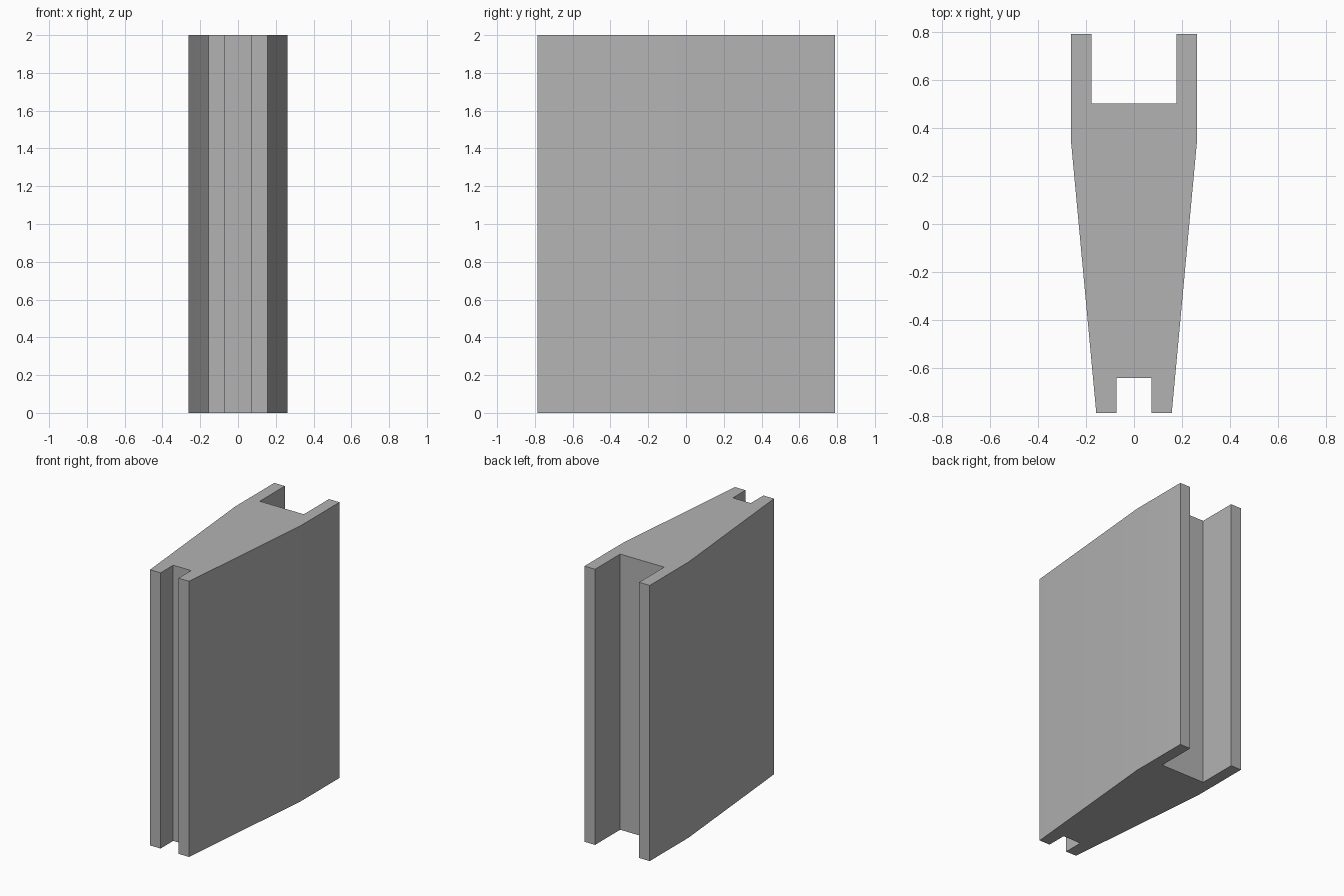
import bpy, bmesh

if "Cube" in bpy.data.objects:
    bpy.data.objects.remove(bpy.data.objects["Cube"])

HEIGHT = 2.0

# Right half of the channelled cross-section, front groove to back groove
half = [(0.072, -0.64), (0.072, -0.785), (0.157, -0.785), (0.262, 0.345),
        (0.262, 0.79), (0.177, 0.79), (0.177, 0.502)]
outline = half + [(-x, y) for x, y in reversed(half)]

# Extrude the mirrored outline upward
bm = bmesh.new()
base = bm.faces.new([bm.verts.new((x, y, 0)) for x, y in outline])
top = bmesh.ops.extrude_face_region(bm, geom=[base], use_keep_orig=True)["geom"]
bmesh.ops.translate(bm, vec=(0, 0, HEIGHT),
                    verts=[v for v in top if isinstance(v, bmesh.types.BMVert)])
bmesh.ops.recalc_face_normals(bm, faces=bm.faces)
mesh = bpy.data.meshes.new("channelled_panel")
bm.to_mesh(mesh)
bm.free()

# Plain grey finish
grey = bpy.data.materials.new("light_grey")
grey.diffuse_color = (0.45, 0.45, 0.45, 1)
grey.use_nodes = True
grey.node_tree.nodes["Principled BSDF"].inputs["Base Color"].default_value = grey.diffuse_color
mesh.materials.append(grey)

panel = bpy.data.objects.new("channelled_panel", mesh)
bpy.context.collection.objects.link(panel)

# Soft bend on the tapered sides, sharp corners elsewhere
bpy.context.view_layer.objects.active = panel
panel.select_set(True)
bpy.ops.object.shade_smooth_by_angle(angle=0.52)
